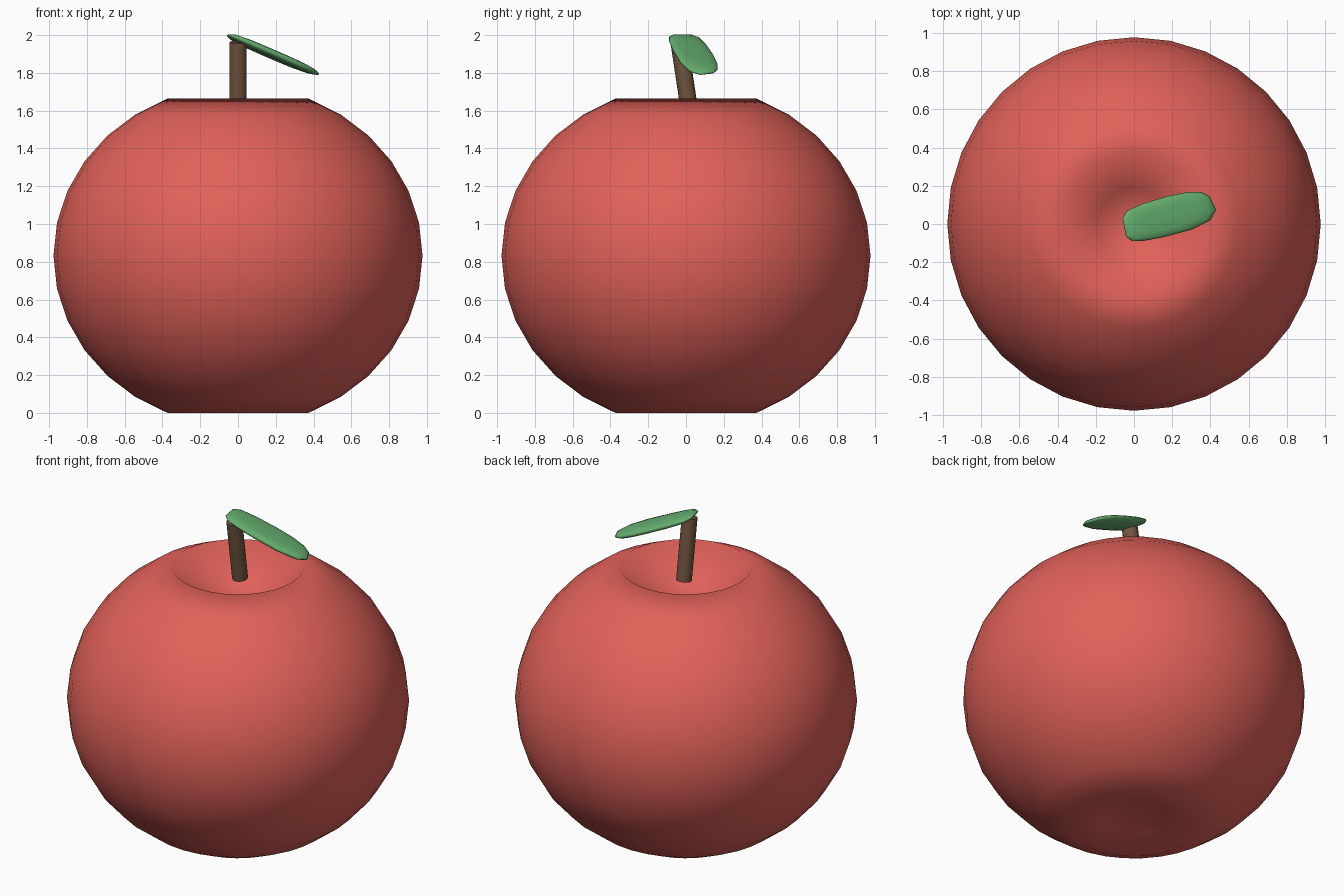
import bpy
import bmesh
from math import hypot
from mathutils import Vector, Matrix

if "Cube" in bpy.data.objects:
    bpy.data.objects.remove(bpy.data.objects["Cube"])


def finish(name, bm, color, angle=None):
    bmesh.ops.recalc_face_normals(bm, faces=bm.faces)
    mesh = bpy.data.meshes.new(name)
    bm.to_mesh(mesh)
    bm.free()
    ob = bpy.data.objects.new(name, mesh)
    bpy.context.collection.objects.link(ob)
    mat = bpy.data.materials.new(name + "_color")
    mat.diffuse_color = (*color, 1)
    mat.use_nodes = True
    mat.node_tree.nodes["Principled BSDF"].inputs["Base Color"].default_value = mat.diffuse_color
    mesh.materials.append(mat)
    bpy.ops.object.select_all(action='DESELECT')
    ob.select_set(True)
    bpy.context.view_layer.objects.active = ob
    if angle:
        bpy.ops.object.shade_smooth_by_angle(angle=angle)
    else:
        bpy.ops.object.shade_smooth()
    return ob


# Apple body: squashed sphere with dimples pressed in at both poles
bm = bmesh.new()
bmesh.ops.create_uvsphere(bm, u_segments=32, v_segments=16, radius=1)
for v in bm.verts:
    v.co = Vector((v.co.x * 0.977, v.co.y * 0.977, v.co.z * 0.9 + 0.832))
    r = hypot(v.co.x, v.co.y)
    if r < 0.25:
        pole = r < 0.05
        if v.co.z > 0.8:
            v.co.z = 1.42 if pole else 1.46
        else:
            v.co.z = 0.07 if pole else 0.04
finish("apple_body", bm, (0.75, 0.12, 0.10))

# Stem: leaning cylinder
bm = bmesh.new()
bmesh.ops.create_cone(bm, cap_ends=True, segments=16, radius1=0.046, radius2=0.046, depth=0.38,
                      matrix=Matrix.Translation((0, -0.008, 1.775)) @ Matrix.Rotation(0.15, 4, 'X'))
finish("stem", bm, (0.16, 0.09, 0.05), 0.7)

# Leaf: rounded pad lofted from its outline, sloping down to the right
outline = [(-.06, .03), (-.035, .07), (.05, .108), (.18, .147), (.28, .167), (.35, .167), (.395, .145),
           (.43, .075), (.40, .02), (.30, -.03), (.15, -.07), (.04, -.09), (-.01, -.09), (-.042, -.065)]
cx, cy = 0.185, 0.037
bm = bmesh.new()
rings = []
for s, h in [(.6, -.022), (.88, -.016), (.97, -.008), (1, 0), (.97, .008), (.88, .016), (.6, .022)]:
    ring = []
    for px, py in outline:
        x, y = cx + (px - cx) * s, cy + (py - cy) * s
        ring.append(bm.verts.new((x, y, 1.976 - 0.405 * x - 0.1 * y + h)))
    rings.append(ring)
n = len(outline)
for a, b in zip(rings, rings[1:]):
    for i in range(n):
        j = (i + 1) % n
        bm.faces.new((a[i], a[j], b[j], b[i]))
bm.faces.new(rings[0])
bm.faces.new(rings[-1])
finish("leaf", bm, (0.13, 0.43, 0.16))
